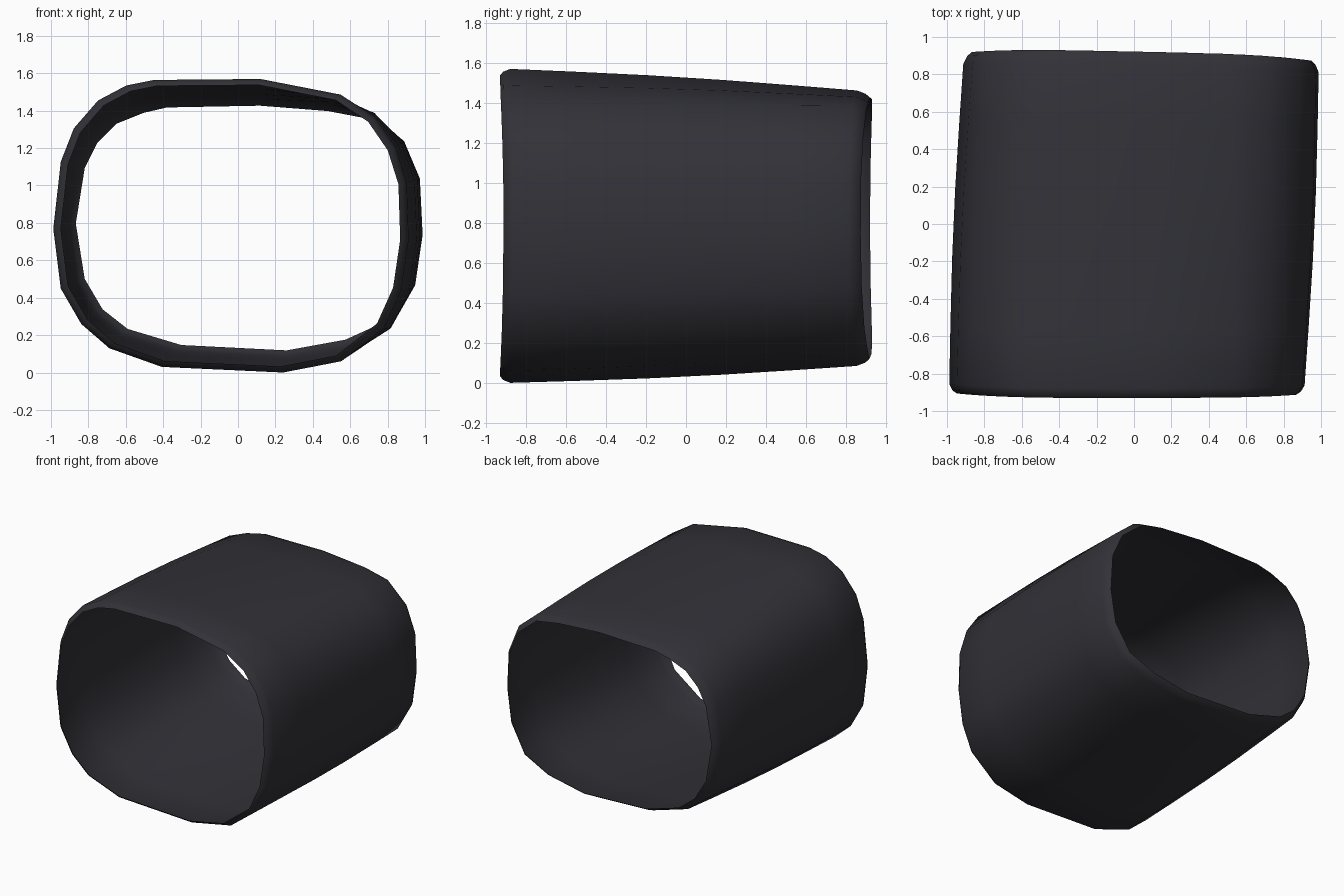
import bpy, bmesh

if "Cube" in bpy.data.objects:
    bpy.data.objects.remove(bpy.data.objects["Cube"])

# Matching outlines (x, z) of the front and back ends, counter-clockwise from the right
FRONT = [(.91, .72), (.90, 1.03), (.84, 1.22), (.73, 1.38), (.55, 1.5), (.12, 1.585),
         (-.45, 1.58), (-.6, 1.55), (-.75, 1.47), (-.88, 1.32), (-.95, 1.14), (-.99, .78),
         (-.95, .46), (-.84, .27), (-.69, .14), (-.41, .04), (.24, .01), (.55, .07),
         (.78, .25), (.87, .45)]
BACK = [(.99, .75), (.975, 1.05), (.89, 1.25), (.71, 1.4), (.5, 1.44), (.12, 1.47),
        (-.4, 1.46), (-.53, 1.43), (-.68, 1.37), (-.79, 1.26), (-.86, 1.12), (-.91, .81),
        (-.86, .5), (-.76, .33), (-.62, .22), (-.32, .13), (.27, .1), (.6, .16),
        (.82, .26), (.95, .48)]

# Stations along the sleeve: (fraction front to back, outline scale)
STATIONS = [(0, .955), (.009, .98), (.028, 1), (.2, 1.008), (.4, 1.015), (.6, 1.015),
            (.8, 1.008), (.965, 1), (.988, .98), (1, .955)]


def ring(bm, t, s):
    cx, cz = -.04 + .08 * t, .795 - .01 * t
    verts = []
    for (fx, fz), (bx, bz) in zip(FRONT, BACK):
        x, z = fx + (bx - fx) * t, fz + (bz - fz) * t
        y0 = -.93 + .025 * x ** 4                        # slightly dished front rim
        y1 = .922 - .02 * x - .03 * x ** 4               # slightly slanted back rim
        verts.append(bm.verts.new((cx + (x - cx) * s, y0 + (y1 - y0) * t,
                                   cz + (z - cz) * s)))
    return verts


# Open sleeve: a thin shell with rims curling inwards at both ends
bm = bmesh.new()
rings = [ring(bm, t, s) for t, s in STATIONS]
n = len(FRONT)
for a, b in zip(rings, rings[1:]):
    for i in range(n):
        j = (i + 1) % n
        bm.faces.new((a[i], a[j], b[j], b[i]))
low = min(v.co.z for v in bm.verts)
for v in bm.verts:
    v.co.z -= low
bmesh.ops.recalc_face_normals(bm, faces=bm.faces)
if sum(f.normal.x * f.calc_center_median().x for f in bm.faces) < 0:
    bmesh.ops.reverse_faces(bm, faces=bm.faces)
for f in bm.faces:
    f.smooth = True

mesh = bpy.data.meshes.new("sleeve")
bm.to_mesh(mesh)
bm.free()
mat = bpy.data.materials.new("dark slate")
mat.diffuse_color = (.031, .031, .039, 1)
mat.use_nodes = True
mat.node_tree.nodes["Principled BSDF"].inputs["Base Color"].default_value = mat.diffuse_color
mesh.materials.append(mat)
bpy.context.collection.objects.link(bpy.data.objects.new("sleeve", mesh))
